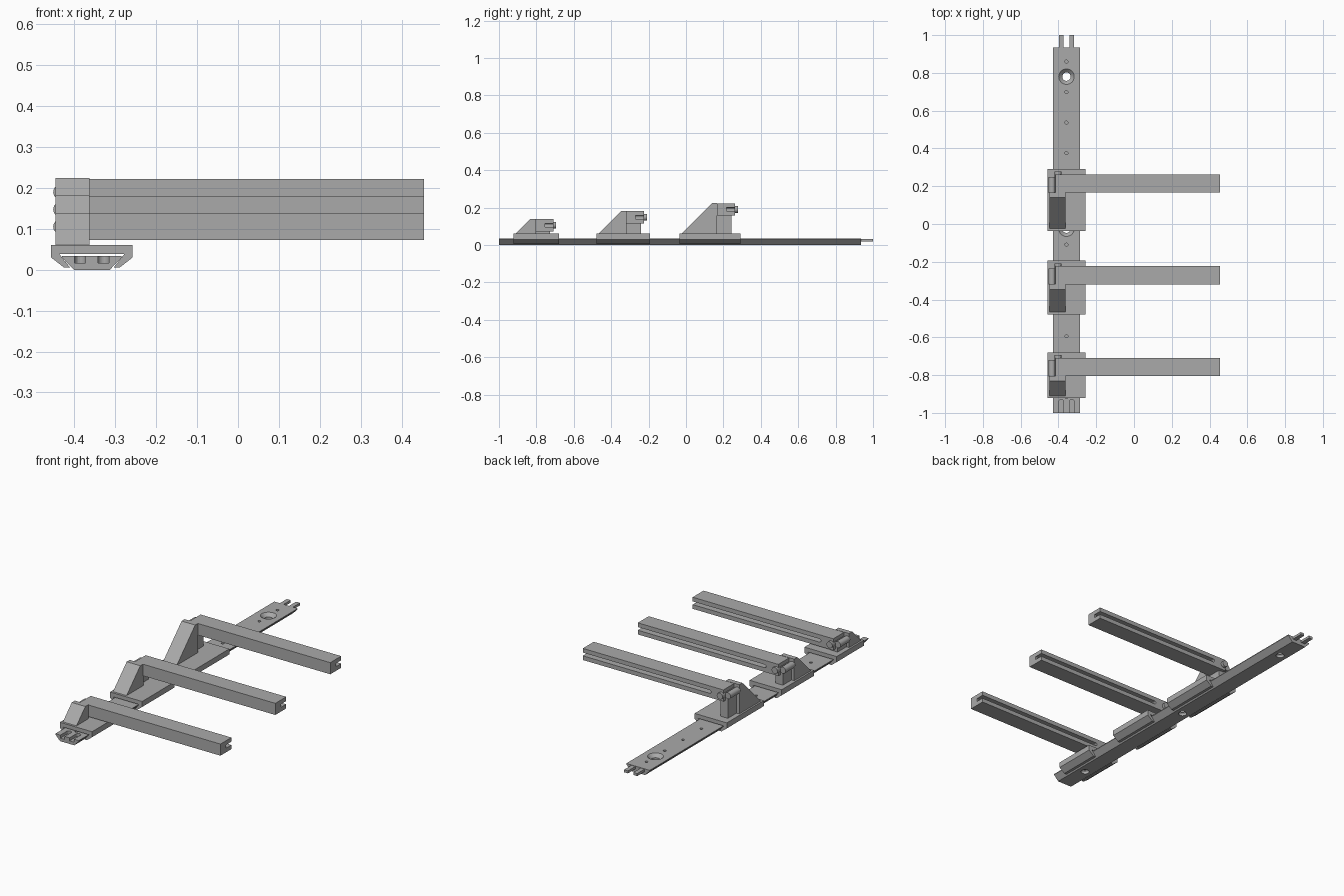
import bpy
import bmesh
import math
from mathutils import Matrix, Vector

cube = bpy.data.objects.get("Cube")
if cube:
    bpy.data.objects.remove(cube, do_unlink=True)

grey = bpy.data.materials.new("light_grey")
grey.use_nodes = True
colour = (0.4, 0.4, 0.4, 1)
grey.diffuse_color = colour
grey.node_tree.nodes["Principled BSDF"].inputs["Base Color"].default_value = colour

RAIL_X = -0.3575


def finish(name, bm):
    bmesh.ops.recalc_face_normals(bm, faces=bm.faces)
    mesh = bpy.data.meshes.new(name)
    bm.to_mesh(mesh)
    bm.free()
    mesh.materials.append(grey)
    obj = bpy.data.objects.new(name, mesh)
    bpy.context.collection.objects.link(obj)
    return obj


def prism(name, points, axis, start, end):
    """Extrude a closed profile along an axis: (x, z) along y, (y, z) along x, (x, y) along z."""
    bm = bmesh.new()
    place = {"x": lambda a, b: (start, a, b),
             "y": lambda a, b: (a, start, b),
             "z": lambda a, b: (a, b, start)}[axis]
    face = bm.faces.new([bm.verts.new(place(a, b)) for a, b in points])
    out = bmesh.ops.extrude_face_region(bm, geom=[face])
    shift = Vector([(end - start) if axis == k else 0 for k in "xyz"])
    moved = [g for g in out["geom"] if isinstance(g, bmesh.types.BMVert)]
    bmesh.ops.translate(bm, verts=moved, vec=shift)
    return finish(name, bm)


def box(name, x, y, z):
    return prism(name, [(x[0], z[0]), (x[1], z[0]), (x[1], z[1]), (x[0], z[1])], "y", *y)


def symmetric(half):
    return [(RAIL_X + x, z) for x, z in half] + [(RAIL_X - x, z) for x, z in reversed(half)]


def lathe(name, profile, location, turn=None, sides=32):
    """Stack of rings (radius, height), capped at both ends."""
    bm = bmesh.new()
    rings = []
    for r, h in profile:
        angles = [2 * math.pi * i / sides for i in range(sides)]
        rings.append([bm.verts.new((r * math.cos(a), r * math.sin(a), h)) for a in angles])
    for low, high in zip(rings, rings[1:]):
        for i in range(sides):
            j = (i + 1) % sides
            bm.faces.new((low[i], low[j], high[j], high[i]))
    bm.faces.new(rings[0])
    bm.faces.new(rings[-1])
    bm.transform(Matrix.Translation(location) @ (turn or Matrix()))
    return finish(name, bm)


def pin(name, x, z, r, y0, y1):
    obj = lathe(name, [(r, 0), (r, y1 - y0)], (x, y0, z), Matrix.Rotation(-math.pi / 2, 4, "X"), 24)
    for p in obj.data.polygons:
        p.use_smooth = len(p.vertices) == 4
    return obj


def cut(obj, cutters):
    for c in cutters:
        mod = obj.modifiers.new("cut", "BOOLEAN")
        mod.operation = "DIFFERENCE"
        mod.solver = "EXACT"
        mod.object = c
    bpy.context.view_layer.update()
    result = obj.evaluated_get(bpy.context.evaluated_depsgraph_get())
    mesh = bpy.data.meshes.new_from_object(result)
    obj.modifiers.clear()
    obj.data = mesh
    for c in cutters:
        bpy.data.objects.remove(c, do_unlink=True)


# Dovetail rail with sockets, countersunk holes and dimples
rail_top = 0.034
rail = prism("rail", symmetric([(0.044, 0), (0.0725, 0.03), (0.0725, rail_top)]), "y", -1, 0.935)
cutters = []
for k in range(3):
    profile = [(0.022, -0.02), (0.022, 0.016), (0.041, rail_top), (0.041, 0.05)]
    cutters.append(lathe("hole_cutter", profile, (RAIL_X, 0.78 - 0.805 * k, 0)))
for k in range(12):
    profile = [(0.008, 0.024), (0.008, 0.05)]
    cutters.append(lathe("dimple_cutter", profile, (RAIL_X, 0.86 - 0.1615 * k, 0), sides=12))
for side in (-1, 1):
    x = RAIL_X + side * 0.0285
    w = 0.0135
    arc = [(x + w * math.cos(math.pi * i / 8), -0.943 + w * math.sin(math.pi * i / 8)) for i in range(9)]
    outline = [(x - w, -1.02), (x + w, -1.02)] + arc
    cutters.append(prism("socket_cutter", outline, "z", 0.017, 0.05))
    box("rail_prong", (x - 0.012, x + 0.012), (0.925, 1), (0.018, 0.032))
cut(rail, cutters)

# Three sliding brackets, each taller than the one in front of it
saddle = symmetric([(0.08, 0.039), (0.053, 0.005), (0.0675, 0.005), (0.0995, 0.03), (0.0995, 0.061)])
# order the right half outward and the left half back, giving an open channel below
for k in range(3):
    c = -0.757 + 0.4855 * k
    mid = 0.1055 + 0.0423 * k
    top = mid + 0.034
    bottom = mid - 0.0325
    back = c + 0.078
    prism("saddle", saddle, "y", c - 0.165 - 0.0425 * k, back)

    # Sloped support and rear post
    slope_top = c - 0.074
    foot = slope_top - (top - 0.061)
    prism("sloped_support", [(foot, 0.061), (slope_top, top), (c - 0.047, top), (c - 0.047, 0.061)],
          "x", -0.447, -0.363)
    box("rear_post", (-0.43, -0.385), (c - 0.05, c + 0.03), (0.06, mid))

    # Hinge pins
    pin("hinge_pin", -0.402, mid, 0.018, c - 0.05, c + 0.063)
    pin("hinge_barrel", -0.434, mid, 0.018, c - 0.05, c + 0.036)

    # Long arm with a slot along its rear face
    arm = box("arm", (-0.415, 0.455), (c - 0.048, c + 0.048), (bottom, mid + 0.0325))
    h = 0.009
    arc = [(-0.33 - h * math.sin(math.pi * i / 8), mid + h * math.cos(math.pi * i / 8)) for i in range(9)]
    cut(arm, [prism("slot_cutter", [(0.5, mid - h), (0.5, mid + h)] + arc, "y", c + 0.002, c + 0.1)])
